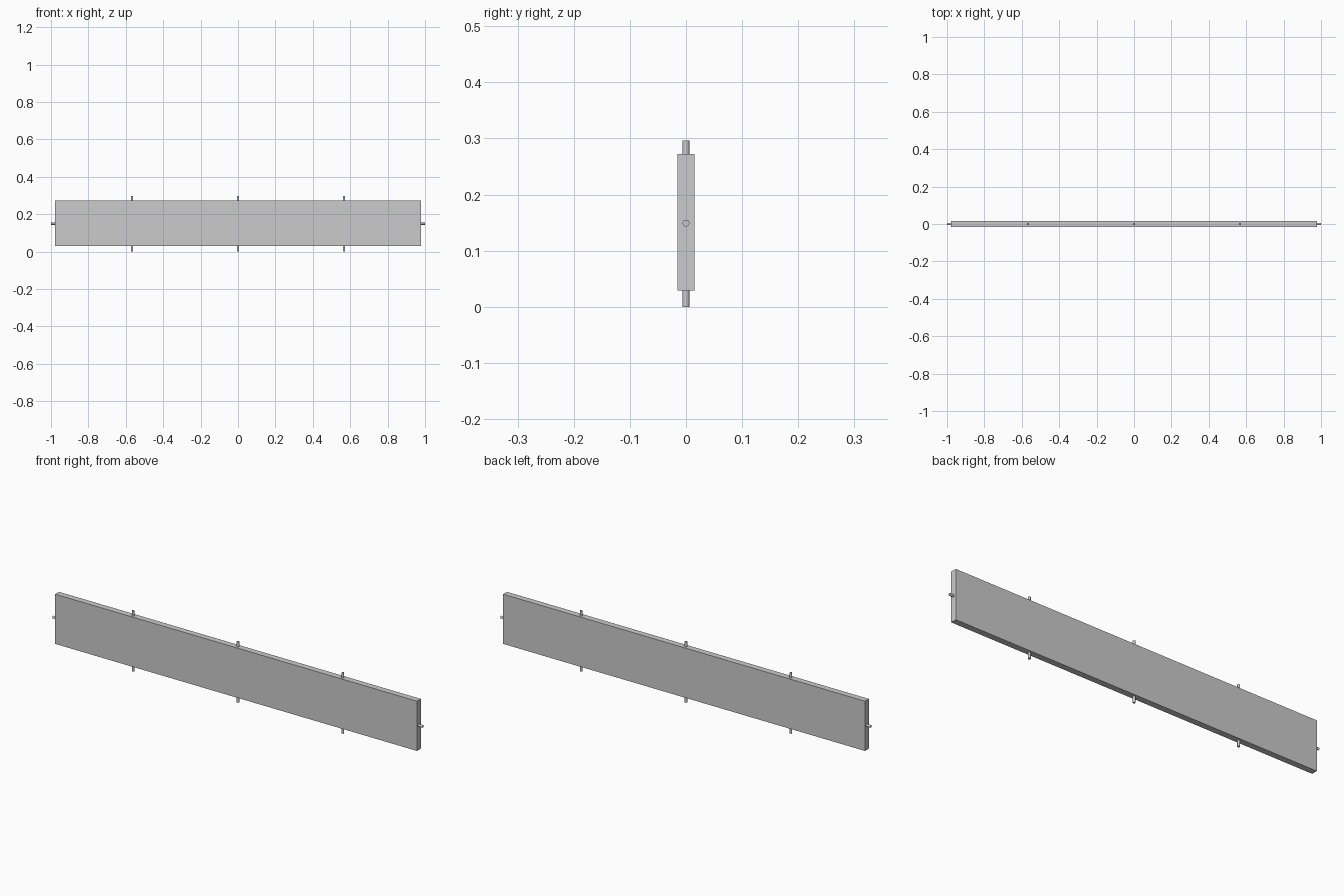
import bpy
from math import pi

if "Cube" in bpy.data.objects:
    bpy.data.objects.remove(bpy.data.objects["Cube"])

HALF_X, HALF_Y = 0.978, 0.015      # panel half sizes
Z0, Z1, TOP = 0.029, 0.272, 0.296  # panel bottom, panel top, pin tops
MID = (Z0 + Z1) / 2
RADIUS, SINK = 0.006, 0.002        # pins sink slightly into the panel


def smooth(ob):
    bpy.ops.object.shade_smooth_by_angle(angle=pi / 6)
    return ob


def pin(name, start, end, axis, x=0.0, z=0.0):
    """Round dowel pin running from start to end along x or z."""
    mid = (start + end) / 2
    loc = (mid, 0, z) if axis == 'X' else (x, 0, mid)
    rot = (0, pi / 2, 0) if axis == 'X' else (0, 0, 0)
    bpy.ops.mesh.primitive_cylinder_add(vertices=32, radius=RADIUS,
                                        depth=abs(end - start),
                                        location=loc, rotation=rot)
    bpy.context.object.name = name
    return smooth(bpy.context.object)


# Flat board
bpy.ops.mesh.primitive_cube_add(size=1, location=(0, 0, MID))
panel = bpy.context.object
panel.name = "panel"
panel.scale = (2 * HALF_X, 2 * HALF_Y, Z1 - Z0)
bpy.ops.object.transform_apply(location=False, rotation=False, scale=True)

# Three pins along the top and bottom edges
for side, x in (("left", -0.567), ("middle", 0.0), ("right", 0.567)):
    pin(f"top_pin_{side}", Z1 - SINK, TOP, 'Z', x=x)
    pin(f"bottom_pin_{side}", 0.0, Z0 + SINK, 'Z', x=x)

# One pin in each end
for side, s in (("left", -1), ("right", 1)):
    pin(f"end_pin_{side}", s * (HALF_X - SINK), s * 1.0, 'X', z=0.149)
